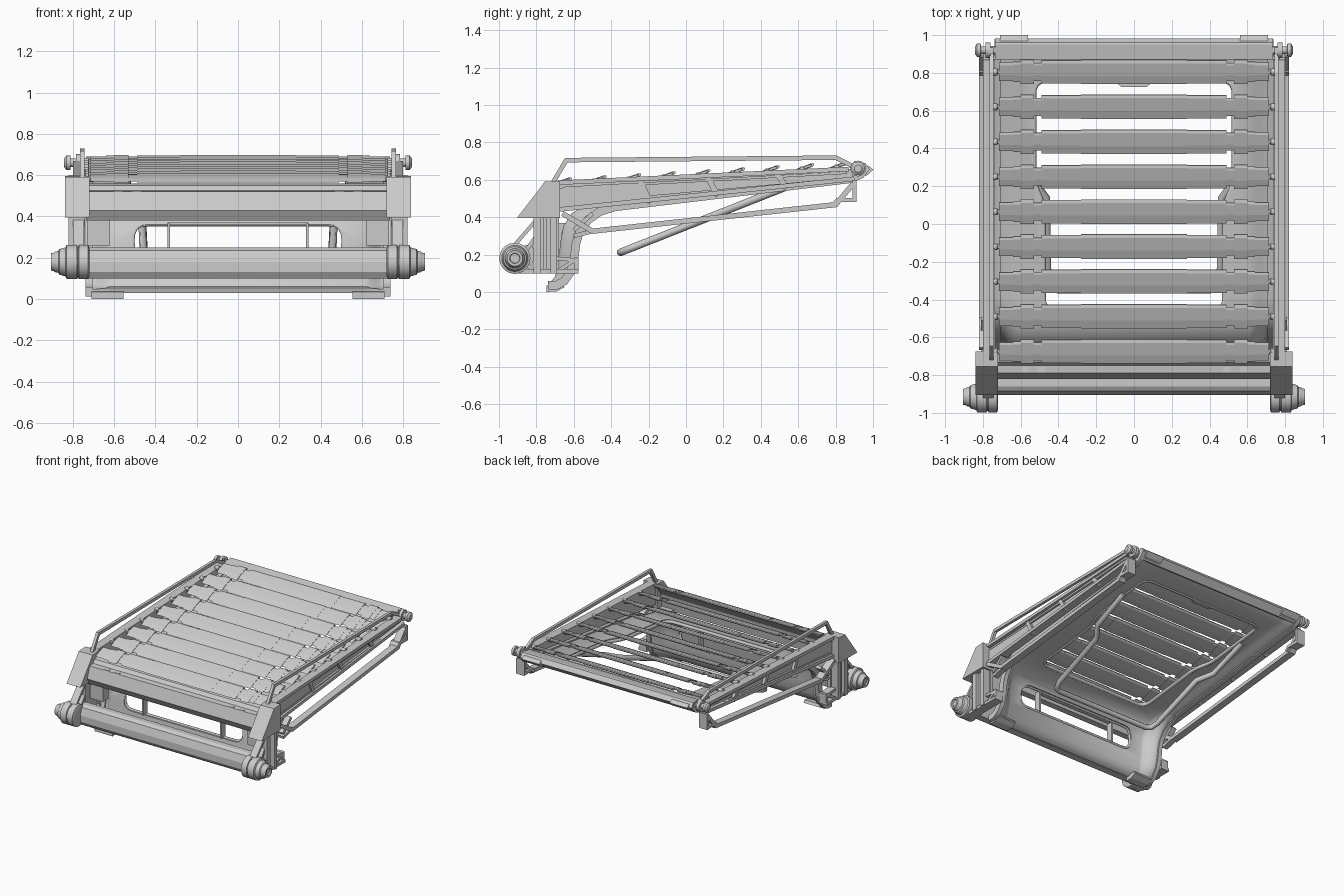
import bpy, bmesh, math
from mathutils import Vector, Matrix

if "Cube" in bpy.data.objects:
    bpy.data.objects.remove(bpy.data.objects["Cube"])

def finish(name, bm, mirror=False, smooth=False):
    bmesh.ops.recalc_face_normals(bm, faces=bm.faces)
    me = bpy.data.meshes.new(name)
    bm.to_mesh(me); bm.free()
    ob = bpy.data.objects.new(name, me)
    bpy.context.collection.objects.link(ob)
    if mirror:
        ob.modifiers.new("mirror", 'MIRROR')
    if smooth:
        shade(ob)
    return ob

def shade(ob):
    bpy.ops.object.select_all(action='DESELECT')
    ob.select_set(True)
    bpy.context.view_layer.objects.active = ob
    bpy.ops.object.shade_smooth_by_angle(angle=math.radians(35))

def loft(bm, rings):
    rings = [[bm.verts.new(p) for p in r] for r in rings]
    n = len(rings[0])
    for a, b in zip(rings, rings[1:]):
        for i in range(n):
            bm.faces.new((a[i], a[(i+1) % n], b[(i+1) % n], b[i]))
    bm.faces.new(rings[0]); bm.faces.new(rings[-1])

def add_prism(bm, pts, x0, x1):
    """Side profile of (y, z) points extruded from x0 to x1."""
    loft(bm, [[(x, y, z) for y, z in pts] for x in (x0, x1)])

def prism(name, pts, x0, x1, mirror=False):
    bm = bmesh.new()
    add_prism(bm, pts, x0, x1)
    return finish(name, bm, mirror)

def box(bm, x0, x1, y0, y1, z0, z1):
    add_prism(bm, [(y0, z0), (y1, z0), (y1, z1), (y0, z1)], x0, x1)

def strips(name, paths, t, x0, x1, mirror=True, smooth=False):
    """Bent bars of thickness t following (y, z) paths, mitred at corners."""
    bm = bmesh.new()
    for path in paths:
        P, rings = [Vector(p) for p in path], []
        for i, p in enumerate(P):
            d0 = (P[i] - P[i-1]).normalized() if i else (P[1] - P[0]).normalized()
            d1 = (P[i+1] - P[i]).normalized() if i < len(P)-1 else d0
            n = Vector((-(d0 + d1).y, (d0 + d1).x)).normalized()
            n *= t / 2 / max(0.5, n.dot(Vector((-d1.y, d1.x))))
            rings.append([(x, q.x, q.y) for x, q in ((x0, p+n), (x1, p+n), (x1, p-n), (x0, p-n))])
        loft(bm, rings)
    return finish(name, bm, mirror, smooth)

def add_lathe(bm, prof, y, z, n=24):
    """Turned shape about an x axis through (y, z); prof is (x, radius)."""
    loft(bm, [[(x, y + r*math.cos(2*math.pi*k/n), z + r*math.sin(2*math.pi*k/n)) for k in range(n)] for x, r in prof])

def tube(name, pts, r, cyclic=False):
    cu = bpy.data.curves.new(name, 'CURVE')
    cu.dimensions = '3D'; cu.bevel_depth = r; cu.bevel_resolution = 2; cu.use_fill_caps = True
    s = cu.splines.new('POLY'); s.points.add(len(pts) - 1); s.use_cyclic_u = cyclic
    for p, c in zip(s.points, pts):
        p.co = (*c, 1)
    bpy.context.collection.objects.link(bpy.data.objects.new(name, cu))

def rounded(pts, r, n=5):
    """Round the corners of a closed 2D outline."""
    out = []
    for i, p in enumerate(pts):
        p = Vector(p); a = Vector(pts[i-1]) - p; b = Vector(pts[(i+1) % len(pts)]) - p
        q = min(r, a.length*.45, b.length*.45)
        a, b = p + a.normalized()*q, p + b.normalized()*q
        out += [tuple(a*(1-t)**2 + p*2*t*(1-t) + b*t*t) for t in (k/n for k in range(n+1))]
    return out

def cut(ob, outline, to3d, lo, hi):
    bm = bmesh.new()
    loft(bm, [[to3d(u, v, w) for u, v in outline] for w in (lo, hi)])
    c = finish("cutter", bm)
    c.hide_render = True
    m = ob.modifiers.new("cut", 'BOOLEAN'); m.object = c; m.operation = 'DIFFERENCE'; m.solver = 'EXACT'
    bpy.context.view_layer.objects.active = ob
    bpy.ops.object.modifier_apply(modifier=m.name)
    bpy.data.objects.remove(c)

deck_z = lambda y: 0.475 + (y + 0.38) * 0.115
rail_lo = lambda y: 0.43 + (y + 0.67) * 0.104
rail_hi = lambda y: 0.585 + (y + 0.67) * 0.047

# Bent pan: recessed floor with thicker rolled side rims, swept down into the front leg
rim = [(.96, .665), (.935, .63), (.88, .605), (-.38, .455), (-.46, .43), (-.525, .385), (-.57, .32),
       (-.588, .26), (-.598, .18), (-.615, .11), (-.65, .06), (-.69, .037), (-.735, .035)]
floor = [(.96, .67), (.935, .645), (.88, .62), (-.38, .475), (-.53, .452), (-.605, .41), (-.645, .345),
         (-.66, .26), (-.667, .18), (-.678, .11), (-.69, .075), (-.71, .05), (-.735, .042)]
bm = bmesh.new()
cols = [(.735, 0), (.70, 0), (.68, .15), (.655, .5), (.63, .85), (.61, 1)]
cols = [(-x, f) for x, f in cols] + cols[::-1]
grid = [[bm.verts.new((x, a[0]*(1-f) + b[0]*f, a[1]*(1-f) + b[1]*f)) for a, b in zip(rim, floor)] for x, f in cols]
for a, b in zip(grid, grid[1:]):
    for i in range(len(rim) - 1):
        bm.faces.new((a[i], a[i+1], b[i+1], b[i]))
pan = finish("pan", bm)
sol = pan.modifiers.new("thickness", 'SOLIDIFY'); sol.thickness = .026; sol.offset = 0
bpy.context.view_layer.objects.active = pan
bpy.ops.object.modifier_apply(modifier=sol.name)
opening = rounded([(-.53, .76), (.53, .76), (.53, .22), (.48, .10), (.48, -.46), (-.48, -.46), (-.48, .10), (-.53, .22)], .07)
window = rounded([(-.51, .20), (.51, .20), (.51, .362), (-.51, .362)], .078)
cut(pan, opening, lambda u, v, w: (u, v, w), .4, .8)
cut(pan, window, lambda u, v, w: (u, w, v), -.8, -.60)
shade(pan)
strips("pan_edge_bead", [rim], .045, .705, .738, smooth=True)
tube("opening_rim", [(x, y, deck_z(y) - .006) for x, y in opening], .013, True)
tube("window_rim", [(x, -.657 + max(0, z - .31)*.35, z) for x, z in window], .010, True)
bm = bmesh.new()
loft(bm, [[(x, .76, z), (-x, .76, z), (-x*.6, .725, z), (x*.6, .725, z)] for x, z in ((.11, .59), (.11, .605))])
finish("opening_pull_tab", bm)
bm = bmesh.new()
box(bm, .33, .342, -.69, -.64, .20, .365)
box(bm, 0, .342, -.68, -.64, .358, .37)
finish("window_frame", bm, True)

# Rear edge beam and rubber pads
prism("rear_beam", [(.87, .675), (.95, .69), (.96, .688), (.983, .655), (.94, .61), (.90, .63)], -.735, .735)
prism("rear_pad", [(.965, .675), (.982, .67), (1.0, .655), (.97, .625), (.94, .615)], .56, .71, True)
prism("foot_pad", [(-.745, .0), (-.69, .004), (-.65, .025), (-.66, .045), (-.745, .035)], .555, .71, True)

# Slats tilted like louvres, stepped in width, on small axles
for i in range(9):
    bm = bmesh.new()
    for x0, x1, w, t in ((0, .28, .068, .010), (.28, .49, .065, .009), (.49, .53, .05, .006),
                         (.53, .60, .068, .010), (.60, .64, .057, .009), (.64, .715, .052, .007)):
        add_prism(bm, [(-w, -.003), (-w*.3, -t), (w*.8, -t), (w, -t*.3), (w, t*.5), (w*.75, t), (-w*.3, t*.6)], x0, x1)
    bmesh.ops.transform(bm, matrix=Matrix.Rotation(math.radians(17), 4, 'X'), verts=bm.verts)
    add_lathe(bm, [(.70, .012), (.722, .012), (.724, .018), (.752, .018), (.756, .014)], 0, -.008, 12)
    bmesh.ops.translate(bm, vec=(0, -.675 + .185*i, .587 + .185*i*.058), verts=bm.verts)
    finish("slat_%d" % (i + 1), bm, True)

# Side rails: web plate, flanges, slanted dividers
prism("rail_web", [(-.70, rail_lo(-.70)), (.89, rail_lo(.89)), (.89, rail_hi(.89)), (-.70, rail_hi(-.70))], .735, .77, True)
top = [(-.68, rail_hi(-.68)), (.87, rail_hi(.87))]
bot = [(-.68, rail_lo(-.68) + .012), (.90, rail_lo(.90) + .012)]
strips("rail_flanges", [top, bot], .024, .735, .80)
strips("rail_ridges", [[(-.66, .555), (.86, .638)], [(-.66, .467), (.86, .604)]], .014, .765, .785)
strips("rail_dividers", [[(y - .03, rail_hi(y)), (y + .03, rail_lo(y))] for y in (-.22, .14, .51)], .03, .765, .79)
prism("rail_front_plate", [(-.68, .45), (-.2, .495), (-.25, .575), (-.68, .555)], .765, .782, True)

# Upper hand rails and lower struts
strips("hand_rail", [[(-.72, .57), (-.64, .705), (.80, .718), (.93, .655)]], .024, .743, .765)
strips("lower_strut", [[(-.66, .42), (-.50, .325), (.80, .467), (.895, .58)]], .028, .765, .82)
strips("strut_bracket", [[(.79, .465), (.81, .492), (.90, .492)], [(.90, .48), (.90, .60)]], .022, .75, .82)
strips("strut_gusset", [[(-.60, .30), (-.50, .325)], [(-.60, .33), (-.50, .42)]], .022, .765, .81)

# Rear pivots
bm = bmesh.new()
add_lathe(bm, [(.72, .022), (.76, .022), (.76, .042), (.785, .042), (.785, .02), (.81, .02), (.812, .036),
               (.83, .036), (.842, .02)], .92, .66)
box(bm, .745, .765, .90, .935, .62, .70)
finish("rear_pivot", bm, True, True)

# Front shoulders and upper front panel
prism("front_shoulder", [(-.905, .395), (-.675, .395), (-.675, .595), (-.755, .59), (-.80, .53)], .72, .838, True)
prism("front_panel", [(-.68, .56), (-.73, .55), (-.75, .525), (-.79, .52), (-.82, .43), (-.79, .38), (-.74, .38), (-.72, .50)], -.735, .735)
bm = bmesh.new()
for x in (.47, .56):
    box(bm, x, x + .04, -.79, -.74, .475, .524)
box(bm, .62, .73, -.77, -.70, .26, .40)
finish("panel_blocks", bm, True)

# Front side brackets: posts, base and braces
bm = bmesh.new()
for y0, y1, x1 in ((-.815, -.775, .82), (-.765, -.745, .80), (-.725, -.69, .82)):
    box(bm, .74, x1, y0, y1, .10, .41)
box(bm, .74, .765, -.81, -.68, .10, .41)
box(bm, .74, .81, -.92, -.575, .10, .122)
box(bm, .74, .80, -.60, -.575, .10, .18)
finish("bracket_posts", bm, True)
strips("bracket_braces", [[(-.935, .23), (-.80, .385)], [(-.87, .20), (-.80, .30)], [(-.90, .20), (-.81, .11)],
                          [(-.69, .11), (-.58, .18)], [(-.70, .18), (-.58, .17)]], .02, .745, .80)

# Lower cross beam and side rollers
prism("cross_beam", [(-.905, .13), (-.905, .18), (-.885, .235), (-.86, .25), (-.82, .25), (-.81, .20), (-.83, .10), (-.885, .10)], -.735, .735)
bm = bmesh.new()
add_lathe(bm, [(.72, .07), (.725, .083), (.77, .083), (.772, .075), (.778, .075), (.78, .083), (.83, .083), (.835, .07),
               (.865, .062), (.87, .053), (.885, .05), (.89, .045), (.905, .042), (.905, .028), (.895, .025)], -.915, .18, 32)
finish("roller", bm, True, True)

# Swing-down support loop under the deck
half = [(.55, .54), (.54, .24), (.465, .14), (.457, -.28), (.44, -.335), (.40, -.35)]
loop = half + [(-x, y) for x, y in reversed(half)]
tube("support_loop", [(x, y, .208 + (y + .36) * .395) for x, y in loop], .02)
